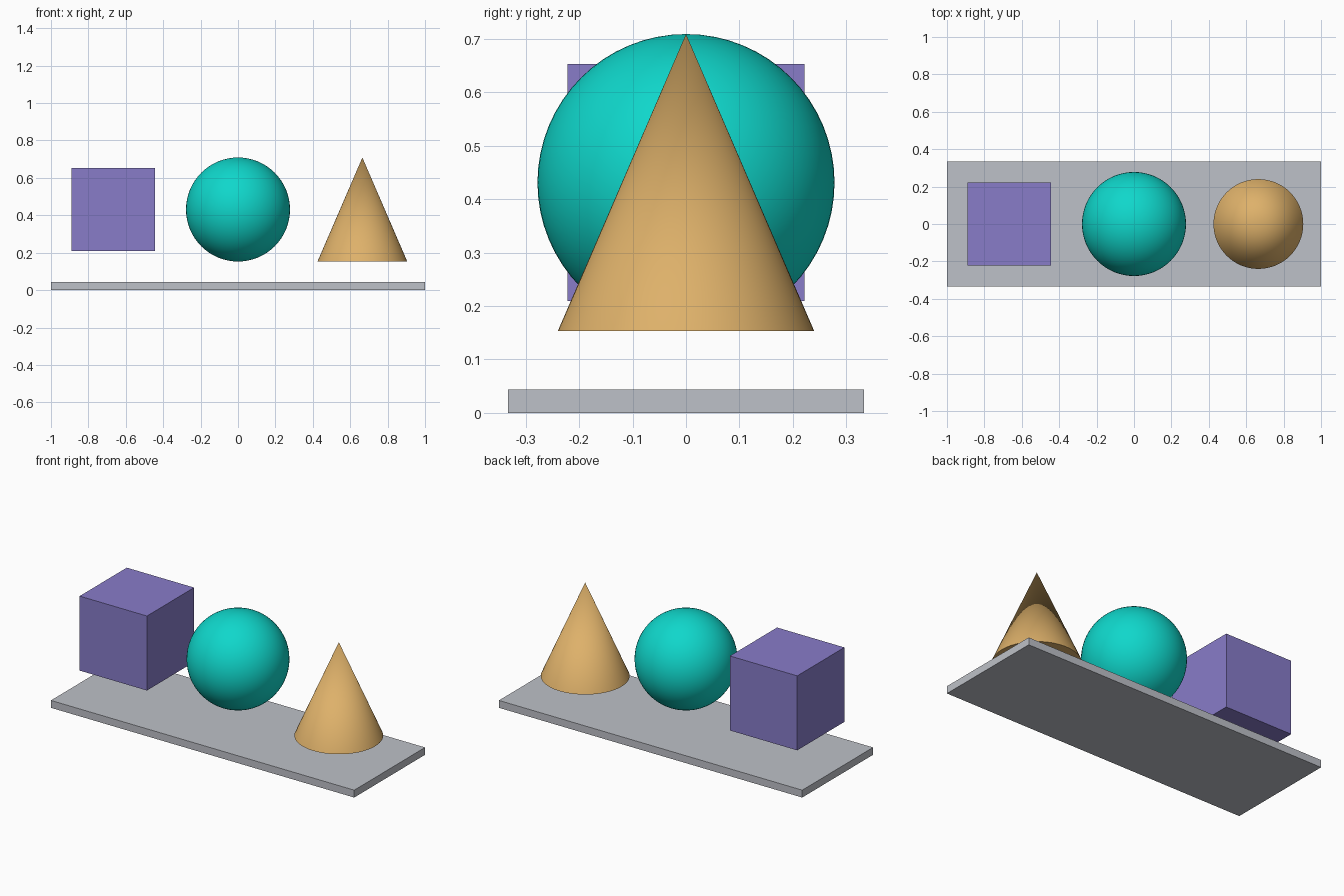
import bpy
import math

cube = bpy.data.objects.get("Cube")
if cube:
    bpy.data.objects.remove(cube, do_unlink=True)


def material(name, srgb):
    """Flat material from a display colour, stored as linear values."""
    linear = [((c / 255 + 0.055) / 1.055) ** 2.4 for c in srgb]
    mat = bpy.data.materials.new(name)
    mat.use_nodes = True
    mat.diffuse_color = (*linear, 1)
    mat.node_tree.nodes["Principled BSDF"].inputs["Base Color"].default_value = (*linear, 1)
    return mat


def finish(name, mat, smooth=False):
    obj = bpy.context.object
    obj.name = name
    obj.data.materials.append(mat)
    if smooth:
        bpy.ops.object.shade_smooth_by_angle(angle=math.radians(40))
    return obj


def box(name, size, location, mat):
    bpy.ops.mesh.primitive_cube_add(size=1, location=location)
    obj = finish(name, mat)
    obj.scale = size
    bpy.ops.object.transform_apply(location=False, rotation=False, scale=True)


SPACING = 0.667   # distance between the shapes
CENTRE = 0.431    # shared height of the floating shapes

# Base slab
box("base_plate", (2, 0.667, 0.044), (0, 0, 0.022), material("light grey", (190, 193, 200)))

# Floating cube
box("purple_box", (0.444, 0.444, 0.444), (-SPACING, 0, CENTRE), material("purple", (136, 124, 201)))

# Floating ball
bpy.ops.mesh.primitive_uv_sphere_add(segments=64, ring_count=32, radius=0.278, location=(0, 0, CENTRE))
finish("teal_ball", material("teal", (15, 215, 203)), smooth=True)

# Floating cone
bpy.ops.mesh.primitive_cone_add(vertices=64, radius1=0.24, radius2=0, depth=0.556, location=(SPACING - 0.002, 0, CENTRE))
finish("tan_cone", material("tan", (222, 177, 106)), smooth=True)
